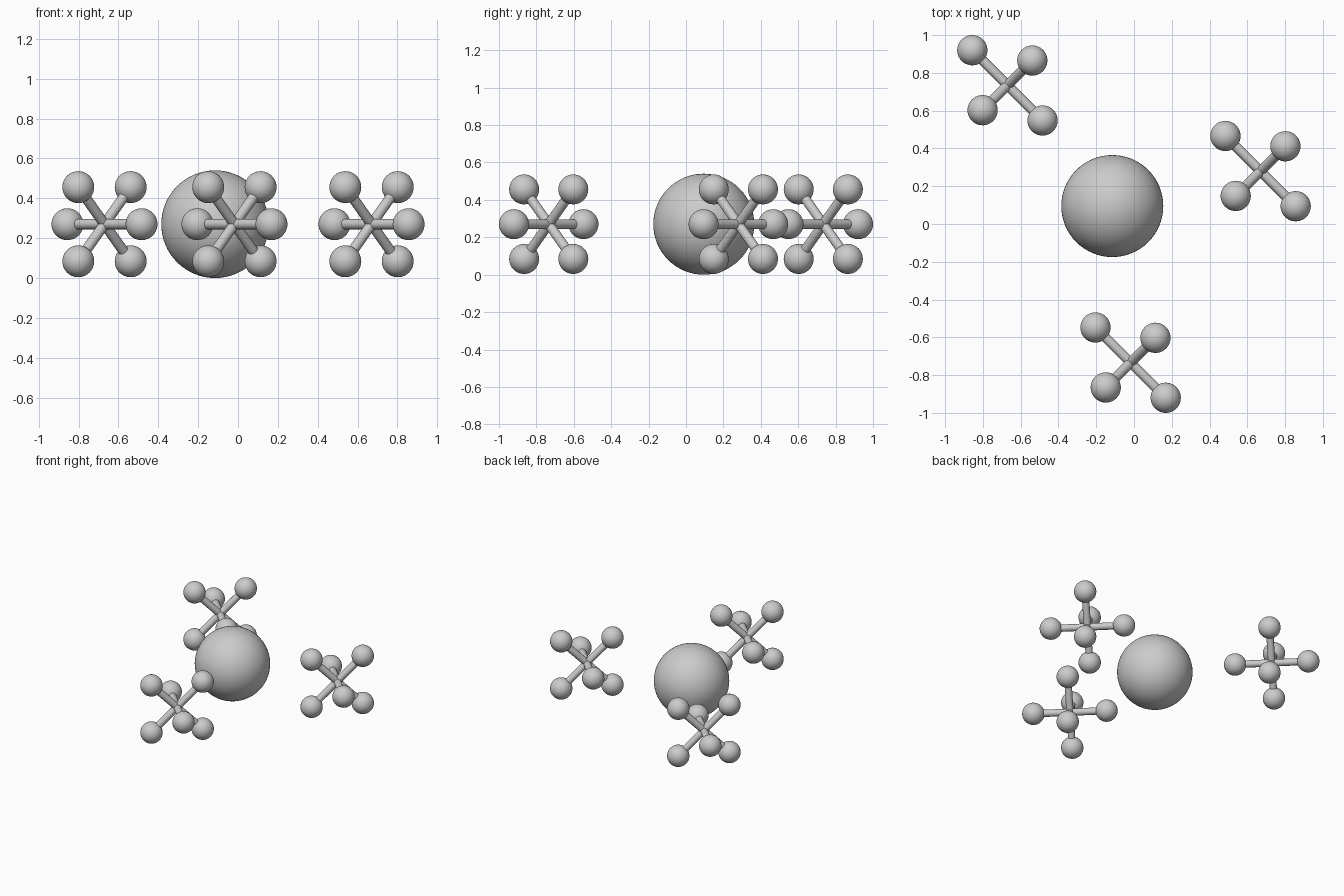
import bpy
from mathutils import Vector

if "Cube" in bpy.data.objects:
    bpy.data.objects.remove(bpy.data.objects["Cube"])

Z = 0.27          # common centre height
ARM = 0.263       # centre to ball distance
BALL_R = 0.08
ROD_R = 0.026
H = 0.5 ** 0.5
AXES = [Vector((H, -H, 0)), Vector((0.5, 0.5, H)), Vector((0.5, 0.5, -H))]


def sphere(name, loc, r, seg, rings):
    bpy.ops.mesh.primitive_uv_sphere_add(segments=seg, ring_count=rings, radius=r, location=loc)
    ob = bpy.context.object
    ob.name = name
    bpy.ops.object.shade_smooth()
    return ob


def rod(name, loc, axis):
    bpy.ops.mesh.primitive_cylinder_add(
        vertices=24, radius=ROD_R, depth=2 * ARM, location=loc,
        rotation=axis.to_track_quat('Z', 'Y').to_euler())
    ob = bpy.context.object
    ob.name = name
    bpy.ops.object.shade_smooth_by_angle()
    return ob


# large central ball
sphere("large_ball", (-0.115, 0.095, Z), 0.27, 64, 32)

# three six-armed clusters: crossing rods with a ball on each end
for i, (x, y) in enumerate([(-0.67, 0.734), (0.67, 0.28), (-0.018, -0.734)], 1):
    centre = Vector((x, y, Z))
    for j, axis in enumerate(AXES, 1):
        rod(f"cluster_{i}_rod_{j}", centre, axis)
        for end, s in (("a", 1), ("b", -1)):
            sphere(f"cluster_{i}_ball_{j}{end}", centre + axis * ARM * s, BALL_R, 40, 20)
